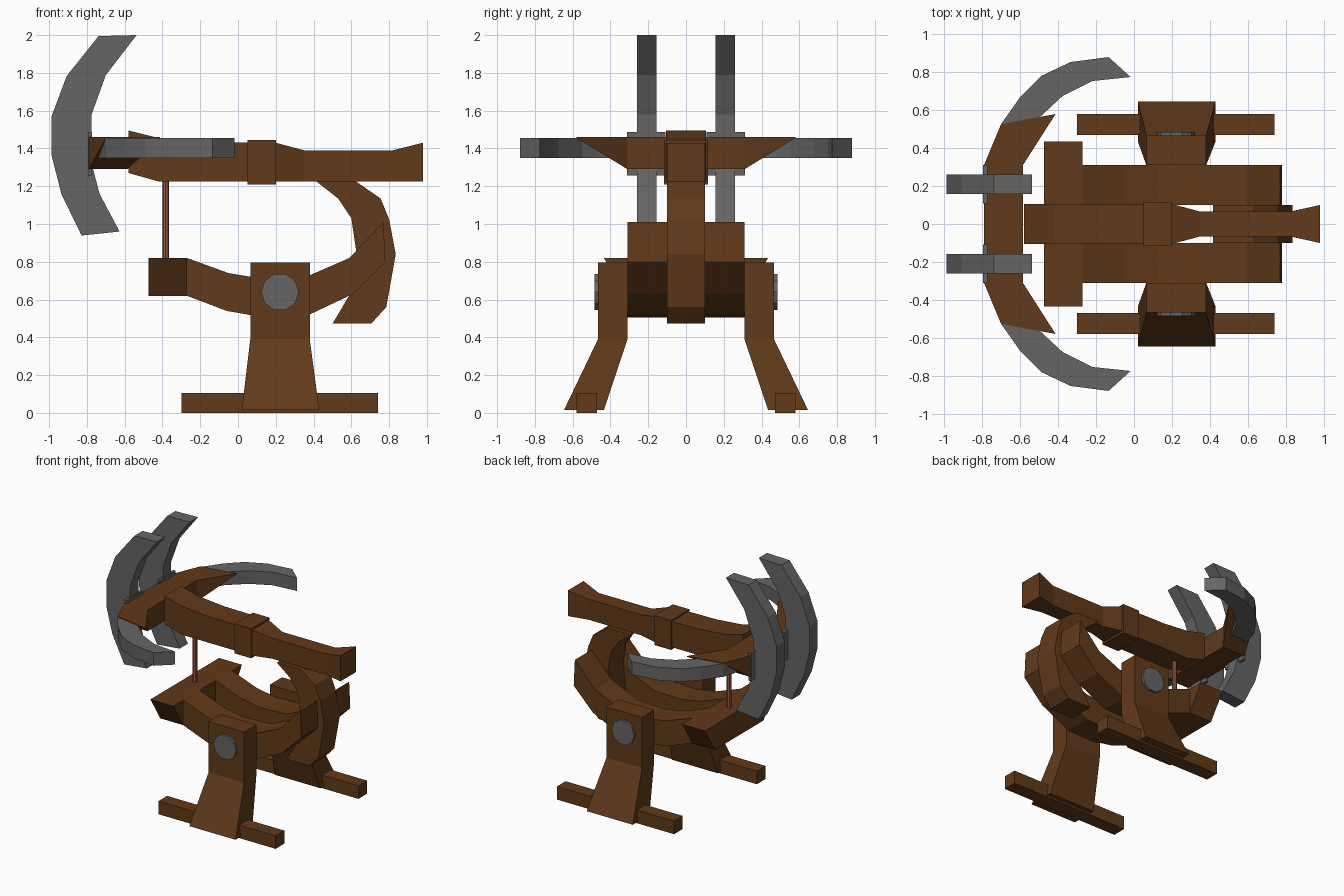
import bpy, bmesh, math
from mathutils import Vector

if "Cube" in bpy.data.objects:
    bpy.data.objects.remove(bpy.data.objects["Cube"])


def material(name, r, g, b):
    m = bpy.data.materials.new(name)
    m.diffuse_color = (r, g, b, 1)
    m.use_nodes = True
    m.node_tree.nodes["Principled BSDF"].inputs["Base Color"].default_value = m.diffuse_color
    return m


WOOD = material("wood", 0.12, 0.042, 0.01)
IRON = material("iron", 0.13, 0.13, 0.13)
COPPER = material("copper", 0.3, 0.1, 0.05)


def finish(name, bm, mat):
    bmesh.ops.recalc_face_normals(bm, faces=bm.faces)
    me = bpy.data.meshes.new(name)
    bm.to_mesh(me)
    bm.free()
    me.materials.append(mat)
    ob = bpy.data.objects.new(name, me)
    bpy.context.collection.objects.link(ob)
    return ob


def loft(name, rings, mat):
    """Skin a row of equal-length point rings and cap both ends."""
    bm = bmesh.new()
    vs = [[bm.verts.new(p) for p in ring] for ring in rings]
    n = len(vs[0])
    for a, b in zip(vs, vs[1:]):
        for i in range(n):
            j = (i + 1) % n
            bm.faces.new((a[i], a[j], b[j], b[i]))
    bm.faces.new(vs[0])
    bm.faces.new(vs[-1])
    return finish(name, bm, mat)


def band(name, top, bottom, lo, hi, axis, mat):
    """Bar following two edge lines, with thickness along y or z."""
    def at(p, t):
        return (p[0], t, p[1]) if axis == 'y' else (p[0], p[1], t)
    return loft(name, [[at(a, lo), at(a, hi), at(b, hi), at(b, lo)]
                       for a, b in zip(top, bottom)], mat)


def box(name, x, y, z, mat):
    return band(name, [(x[0], z[1]), (x[1], z[1])],
                [(x[0], z[0]), (x[1], z[0])], y[0], y[1], 'y', mat)


def cylinder(name, loc, radius, depth, sides, axis, mat):
    ring = [(radius * math.cos(2 * math.pi * i / sides),
             radius * math.sin(2 * math.pi * i / sides)) for i in range(sides)]
    c = Vector(loc)
    rings = []
    for t in (-depth / 2, depth / 2):
        rings.append([c + Vector((u, t, v) if axis == 'y' else (u, v, t))
                      for u, v in ring])
    return loft(name, rings, mat)


def mirror(ob):
    """Copy the part to the other side of y = 0."""
    m = ob.modifiers.new("mirror", 'MIRROR')
    m.use_axis = (False, True, False)
    m.use_clip = False
    m.use_mirror_merge = False


# Stand: ground rails, splayed legs and pivot caps
mirror(box("ground_rail", (-0.30, 0.74), (0.47, 0.58), (0, 0.105), WOOD))
leg = [(0.015, 0.02, 0.43, 0.435, 0.646), (0.39, 0.065, 0.38, 0.31, 0.466),
       (0.797, 0.065, 0.38, 0.31, 0.466)]
mirror(loft("leg", [[(x0, y0, z), (x1, y0, z), (x1, y1, z), (x0, y1, z)]
                    for z, x0, x1, y0, y1 in leg], WOOD))
mirror(cylinder("pivot_cap", (0.222, 0.40, 0.64), 0.10, 0.17, 10, 'y', IRON))

# Cradle: curved side arms and tapered cross block
mirror(band("cradle_arm",
            [(-0.27, 0.82), (-0.05, 0.74), (0.13, 0.71), (0.36, 0.72),
             (0.59, 0.82), (0.77, 1.01)],
            [(-0.27, 0.62), (-0.06, 0.54), (0.14, 0.505), (0.36, 0.512),
             (0.61, 0.63), (0.78, 0.80)], 0.10, 0.31, 'y', WOOD))
loft("cradle_block", [[(x, -0.31, 0.62), (x, 0.31, 0.62),
                       (x, 0.435, 0.82), (x, -0.435, 0.82)]
                      for x in (-0.473, -0.27)], WOOD)

# Rear arc joining cradle and stock
band("rear_arc",
     [(0.625, 1.225), (0.755, 1.135), (0.80, 1.025), (0.835, 0.84),
      (0.785, 0.56), (0.705, 0.472)],
     [(0.415, 1.225), (0.53, 1.135), (0.60, 1.03), (0.627, 0.85),
      (0.60, 0.64), (0.50, 0.472)], -0.10, 0.10, 'y', WOOD)

# Front support rod
cylinder("support_rod", (-0.383, 0, 1.02), 0.018, 0.42, 8, 'z', COPPER)

# Stock: x, half width, bottom, top
stock = [(-0.58, 0.105, 1.27, 1.495), (-0.42, 0.105, 1.225, 1.455),
         (-0.20, 0.105, 1.225, 1.435), (0.20, 0.105, 1.225, 1.43),
         (0.35, 0.065, 1.225, 1.39), (0.82, 0.065, 1.225, 1.39),
         (0.98, 0.10, 1.225, 1.43)]
loft("stock", [[(x, -w, b), (x, w, b), (x, w, t), (x, -w, t)]
               for x, w, b, t in stock], WOOD)
box("stock_collar", (0.05, 0.20), (-0.117, 0.117), (1.208, 1.445), WOOD)

# Bow head: straight middle with wedge-shaped swept tips
head = [(-0.70, -0.413, -0.526, -0.579, 1.455), (-0.79, -0.585, -0.31, -0.31, 1.29),
        (-0.79, -0.585, 0.31, 0.31, 1.29), (-0.70, -0.413, 0.526, 0.579, 1.455)]
loft("bow_head", [[(x0, y0, b), (x1, y1, b), (x1, y1, 1.46), (x0, y0, 1.46)]
                  for x0, x1, y0, y1, b in head], WOOD)

# Horizontal iron limbs
mirror(band("side_limb",
            [(-0.755, 0.34), (-0.70, 0.526), (-0.60, 0.668), (-0.49, 0.779),
             (-0.334, 0.853), (-0.134, 0.879)],
            [(-0.60, 0.34), (-0.55, 0.48), (-0.51, 0.55), (-0.376, 0.674),
             (-0.218, 0.753), (-0.018, 0.774)], 1.35, 1.455, 'z', IRON))

# Vertical iron limbs with mounting plates
mirror(band("upright_limb",
            [(-0.738, 1.995), (-0.907, 1.783), (-0.987, 1.57),
             (-0.987, 1.363), (-0.934, 1.156), (-0.828, 0.939)],
            [(-0.537, 2.0), (-0.70, 1.788), (-0.775, 1.58),
             (-0.775, 1.32), (-0.733, 1.16), (-0.627, 0.96)],
            0.157, 0.26, 'y', IRON))
mirror(box("mounting_plate", (-0.795, -0.772), (0.108, 0.312), (1.257, 1.487), IRON))
